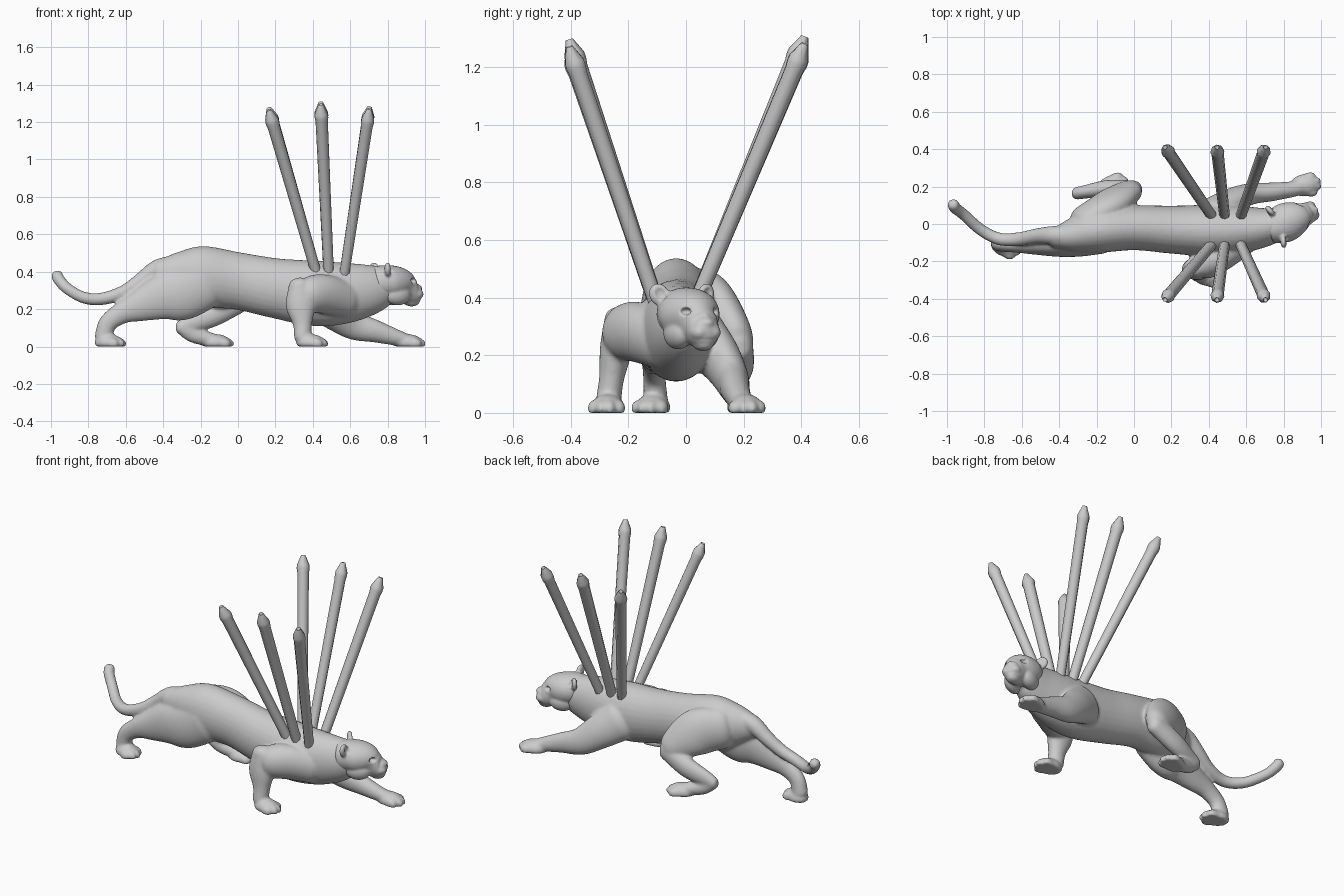
import bpy, bmesh, math
from mathutils import Vector, Matrix

if "Cube" in bpy.data.objects:
    bpy.data.objects.remove(bpy.data.objects["Cube"])

bm = bmesh.new()


def catmull(pts, n=6):
    p = [Vector(q) for q in pts]
    p = [2 * p[0] - p[1]] + p + [2 * p[-1] - p[-2]]
    out = []
    for i in range(1, len(p) - 2):
        a, b, c, d = p[i - 1:i + 3]
        for k in range(n):
            t = k / n
            out.append(0.5 * (2 * b + (c - a) * t + (2 * a - 5 * b + 4 * c - d) * t * t
                              + (3 * b - a - 3 * c + d) * t ** 3))
    return out + [p[-2]]


def skin(loops):
    for u, v in zip(loops, loops[1:]):
        for k in range(len(u)):
            j = (k + 1) % len(u)
            bm.faces.new((u[k], u[j], v[j], v[k]))
    bm.faces.new(loops[0][::-1])


def tube(pts, seg=28, round_ends=0.8):
    """Smooth limb through (x, y, z, width radius, height radius) with domed ends."""
    pts = catmull(pts)
    pos = [Vector(p[:3]) for p in pts]
    rings = []
    for i, p in enumerate(pts):
        t = (pos[min(i + 1, len(pos) - 1)] - pos[max(i - 1, 0)]).normalized()
        rings.append((pos[i], t, max(p[3], .004), max(p[4], .004)))

    def dome(ring, sign):
        c, t, a, b = ring
        r = min(a, b) * round_ends
        return [(c + t * sign * r * math.sin(w), t, a * math.cos(w), b * math.cos(w))
                for w in (.4, .8, 1.15, 1.45)]
    rings = dome(rings[0], -1)[::-1] + rings + dome(rings[-1], 1)
    loops = []
    for c, t, a, b in rings:
        side = Vector((0, 1, 0))
        side = (side - t * side.dot(t)).normalized()
        up = t.cross(side)
        loops.append([bm.verts.new(c + side * a * math.cos(w) + up * b * math.sin(w))
                      for w in (2 * math.pi * k / seg for k in range(seg))])
    skin(loops)
    bm.faces.new(loops[-1])


def ball(c, r, heading=0, tilt=0):
    m = (Matrix.Translation(c) @ Matrix.Rotation(heading, 4, 'Z')
         @ Matrix.Rotation(tilt, 4, 'X') @ Matrix.Diagonal((*r, 1)))
    bmesh.ops.create_uvsphere(bm, u_segments=20, v_segments=12, radius=1, matrix=m)


def paw(x, y, heading):
    """Flat-soled pad with four toes; x, y is the pad centre."""
    d = Vector((math.cos(heading), math.sin(heading), 0))
    s = Vector((-d.y, d.x, 0))
    c = Vector((x, y, .018))
    ball(c, (.08, .06, .048), heading)
    for off, fwd in ((-.047, .035), (-.016, .06), (.016, .06), (.047, .035)):
        ball(c + s * off + d * fwd - Vector((0, 0, .004)), (.034, .02, .03), heading)


def finish(name):
    """Turn everything gathered so far into one object and start afresh."""
    global bm
    for v in bm.verts:
        v.co.z = max(v.co.z, 0)  # flat soles
    bmesh.ops.recalc_face_normals(bm, faces=bm.faces)
    me = bpy.data.meshes.new(name)
    bm.to_mesh(me)
    bm.free()
    bm = bmesh.new()
    ob = bpy.data.objects.new(name, me)
    bpy.context.collection.objects.link(ob)
    return ob


def fuse(ob, size, rounds):
    rm = ob.modifiers.new("fuse", 'REMESH')
    rm.mode = 'VOXEL'
    rm.voxel_size = size
    rm.use_smooth_shade = True
    sm = ob.modifiers.new("soften", 'SMOOTH')
    sm.factor = .5
    sm.iterations = rounds


# Torso and neck
tube([(-.42, -.075, .395, .055, .07), (-.33, -.06, .388, .09, .118), (-.2, -.035, .375, .12, .163),
      (0, -.02, .35, .12, .153), (.2, -.03, .312, .128, .16), (.4, -.035, .285, .138, .175),
      (.55, -.03, .284, .13, .166), (.68, -.02, .30, .108, .143), (.78, 0, .32, .085, .11),
      (.82, .01, .325, .07, .085)])
# Tail
tube([(-.33, -.06, .435, .055, .055), (-.43, -.06, .415, .05, .05), (-.52, -.065, .352, .042, .042),
      (-.61, -.08, .292, .037, .037), (-.72, -.08, .256, .034, .034), (-.82, -.03, .26, .032, .032),
      (-.91, .05, .308, .031, .031), (-.955, .085, .355, .032, .032), (-.967, .105, .38, .032, .032)])
# Front right leg, folded with a high elbow
tube([(.58, -.09, .25, .08, .10), (.46, -.17, .28, .085, .105), (.38, -.21, .28, .085, .098),
      (.335, -.225, .285, .06, .08)])
tube([(.33, -.228, .325, .055, .06), (.335, -.243, .22, .056, .08), (.345, -.258, .12, .044, .052),
      (.345, -.268, .05, .044, .046)])
paw(.39, -.272, -.1)
# Front left leg, reaching forward
tube([(.42, .06, .26, .08, .12), (.52, .12, .185, .07, .10), (.62, .16, .115, .058, .08),
      (.74, .172, .08, .05, .06), (.84, .185, .05, .043, .045), (.90, .20, .035, .042, .034)])
paw(.91, .207, .12)
# Hind right leg, stretched back
tube([(-.18, -.08, .34, .08, .14), (-.30, -.095, .285, .08, .145), (-.40, -.108, .265, .068, .125),
      (-.52, -.112, .22, .053, .088), (-.62, -.112, .18, .042, .06), (-.695, -.11, .125, .039, .05),
      (-.72, -.105, .05, .042, .048)])
paw(-.69, -.115, -.3)
# Hind left leg: thigh, shin and foot
tube([(-.26, .01, .38, .09, .125), (-.14, .095, .35, .085, .135), (-.04, .165, .27, .065, .095),
      (-.005, .185, .23, .05, .058)])
tube([(0, .185, .235, .048, .06), (-.14, .188, .165, .047, .062), (-.26, .172, .12, .036, .049),
      (-.305, .165, .10, .033, .04)])
tube([(-.305, .162, .105, .033, .038), (-.24, .175, .062, .036, .042), (-.14, .195, .035, .043, .038)])
paw(-.115, .202, .25)
fuse(finish("big_cat_body"), .008, 12)

# Head: skull to muzzle, turned aside
H = .41


def on_head(f, s, z):
    return (.82 + f * math.cos(H) - s * math.sin(H), .012 + f * math.sin(H) + s * math.cos(H), z)


tube([(*on_head(-.09, 0, .34), .085, .09), (*on_head(-.02, 0, .343), .105, .092),
      (*on_head(.04, 0, .33), .095, .093), (*on_head(.085, 0, .303), .068, .082),
      (*on_head(.125, 0, .286), .057, .064), (*on_head(.15, 0, .286), .047, .05)], round_ends=.5)
for s in (-1, 1):
    ball(on_head(-.06, s * .088, .41), (.018, .036, .042), H + s * .35, -s * .5)  # ear
    ball(on_head(.135, s * .026, .279), (.04, .03, .028), H)                      # whisker pad
    ball(on_head(.015, s * .05, .275), (.075, .045, .055), H)                     # jaw corner
    ball(on_head(.062, s * .044, .378), (.03, .024, .016), H)                     # brow
ball(on_head(.105, 0, .322), (.055, .026, .03), H)                                # nose bridge
ball(on_head(.158, 0, .312), (.02, .024, .016), H)                                # nose
ball(on_head(.118, 0, .238), (.044, .034, .024), H)                               # chin
head = finish("head")
# Cutter for eye sockets, ear hollows and mouth
for s in (-1, 1):
    ball(on_head(.1, s * .058, .352), (.022, .02, .013), H)
    ball(on_head(-.038, s * .092, .415), (.016, .022, .026), H + s * .35, -s * .5)
ball(on_head(.16, 0, .254), (.055, .075, .005), H)
cutter = finish("head_cutter")
cutter.hide_render = True
cutter.hide_viewport = True
fuse(head, .006, 2)
cut = head.modifiers.new("carve", 'BOOLEAN')
cut.operation = 'DIFFERENCE'
cut.object = cutter
fuse(head, .005, 4)


def spike(name, base, tip):
    """Faceted pole with a slightly flared, hollowed point."""
    base, tip = Vector(base), Vector(tip)
    L = (tip - base).length
    rot = (tip - base).to_track_quat('Z', 'Y')
    loops = [[bm.verts.new(base + rot @ Vector((r * math.cos(k * math.pi / 4),
                                                r * math.sin(k * math.pi / 4), h)))
              for k in range(8)]
             for h, r in ((-.06, .028), (L - .10, .033), (L - .075, .037), (L - .055, .036), (L, .013))]
    skin(loops)
    low = bm.verts.new(base + rot @ Vector((0, 0, L - .035)))
    for k in range(8):
        bm.faces.new((loops[-1][k], loops[-1][(k + 1) % 8], low))
    ob = finish(name)
    bpy.ops.object.select_all(action='DESELECT')
    ob.select_set(True)
    bpy.context.view_layer.objects.active = ob
    bpy.ops.object.shade_smooth_by_angle(angle=math.radians(50))


# Back spikes, three per side
for i, (bx, tx, tz) in enumerate(((.408, .165, 1.275), (.483, .443, 1.305), (.575, .703, 1.28))):
    spike(f"right_spike_{i + 1}", (bx, -.12, .43), (tx, -.405, tz - .01))
    spike(f"left_spike_{i + 1}", (bx, .055, .43), (tx, .412, tz))
